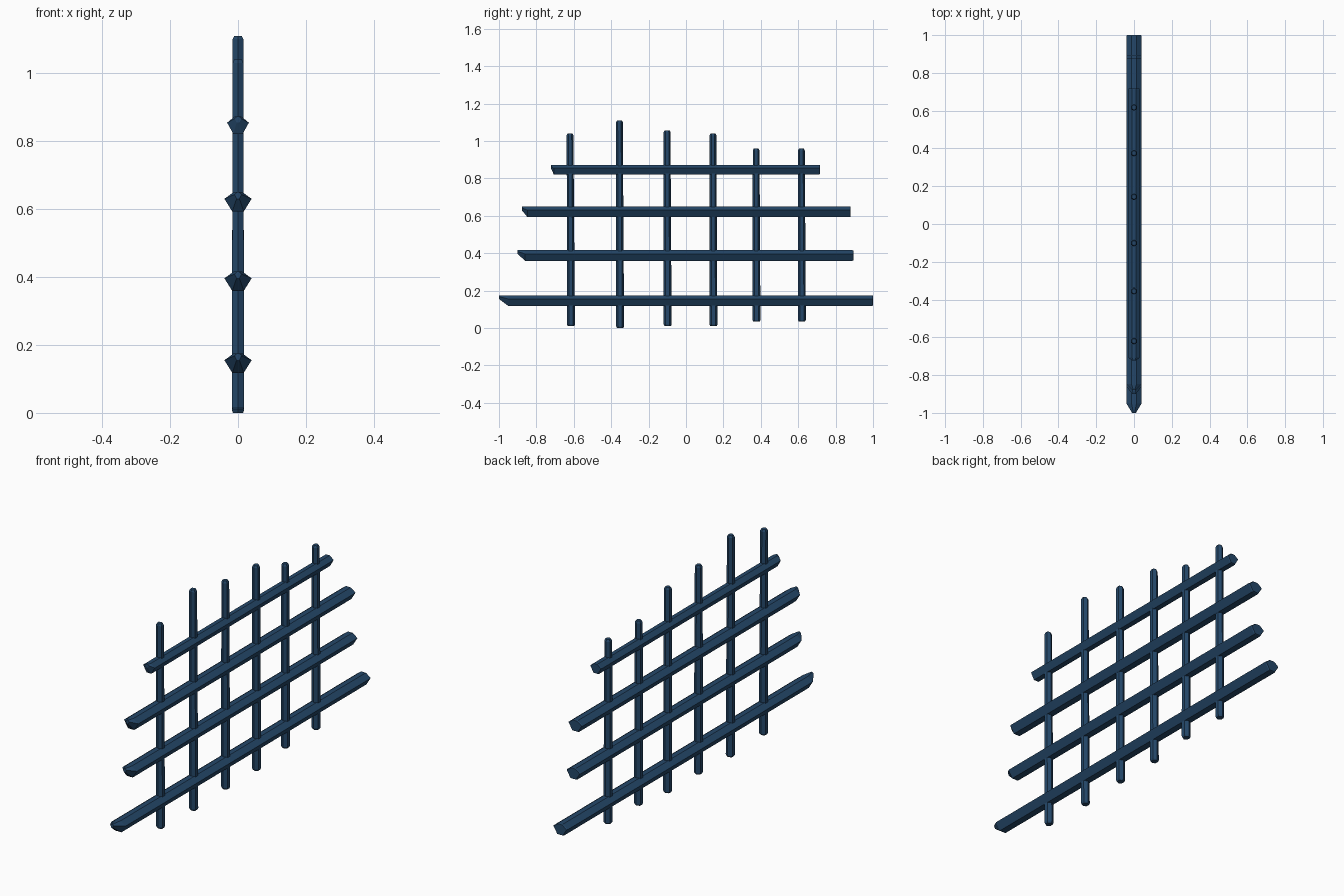
import bpy, bmesh, math

if "Cube" in bpy.data.objects:
    bpy.data.objects.remove(bpy.data.objects["Cube"])

paint = bpy.data.materials.new("dark_navy")
paint.diffuse_color = (0.018, 0.064, 0.142, 1)
paint.use_nodes = True
paint.node_tree.nodes["Principled BSDF"].inputs["Base Color"].default_value = paint.diffuse_color


def loft(name, rings):
    """Skin a list of equally sized point rings and cap both ends."""
    bm = bmesh.new()
    loops = [[bm.verts.new(p) for p in ring] for ring in rings]
    n = len(loops[0])
    for a, b in zip(loops, loops[1:]):
        for i in range(n):
            j = (i + 1) % n
            bm.faces.new((a[i], a[j], b[j], b[i]))
    for cap in (loops[0], loops[-1]):
        bm.faces.new(cap)
    bmesh.ops.recalc_face_normals(bm, faces=bm.faces)
    mesh = bpy.data.meshes.new(name)
    bm.to_mesh(mesh)
    bm.free()
    mesh.materials.append(paint)
    obj = bpy.data.objects.new(name, mesh)
    bpy.context.collection.objects.link(obj)


# Rails: wide-shouldered six-sided planks, front end cut back under the ridge
profile = [(-0.04, 0.008), (-0.013, 0.028), (0.013, 0.028),
           (0.04, 0.008), (0.017, -0.029), (-0.017, -0.029)]


def rail_ring(y, z, sx, sz):
    return [(px * sx, y, z + pz * sz) for px, pz in profile]


# (centre z, front y, back y, width scale, height scale, front cut)
rails = [(0.147, -1.0, 1.0, 1.0, 1.0, 0.05),
         (0.388, -0.90, 0.895, 1.0, 1.0, 0.04),
         (0.622, -0.878, 0.88, 1.0, 1.0, 0.03),
         (0.847, -0.722, 0.717, 0.8, 0.9, 0.015)]
for k, (z, y0, y1, sx, sz, cut) in enumerate(rails):
    tip = [(px * 0.25, y0, z + 0.018 * sz + pz * sz * 0.35) for px, pz in profile]
    loft(f"rail_{k + 1}", [tip,
                           rail_ring(y0 + cut, z, sx, sz),
                           rail_ring(y1 - 0.005, z, sx, sz),
                           rail_ring(y1, z, sx * 0.9, sz * 0.92)])


# Posts: slightly tapered hexagonal stakes with chamfered ends
def post_ring(y, z, r):
    return [(r * math.sin(i * math.pi / 3), y - r * math.cos(i * math.pi / 3), z)
            for i in range(6)]


# (bottom y, top y, bottom z, top z)
posts = [(-0.615, -0.62, 0.01, 1.04), (-0.352, -0.356, 0.0, 1.11),
         (-0.098, -0.101, 0.01, 1.057), (0.147, 0.144, 0.01, 1.04),
         (0.377, 0.375, 0.035, 0.96), (0.62, 0.617, 0.035, 0.96)]
for k, (yb, yt, zb, zt) in enumerate(posts):
    loft(f"post_{k + 1}", [post_ring(yb, zb, 0.017),
                           post_ring(yb, zb + 0.008, 0.021),
                           post_ring(yt, zt - 0.01, 0.018),
                           post_ring(yt, zt, 0.013)])
